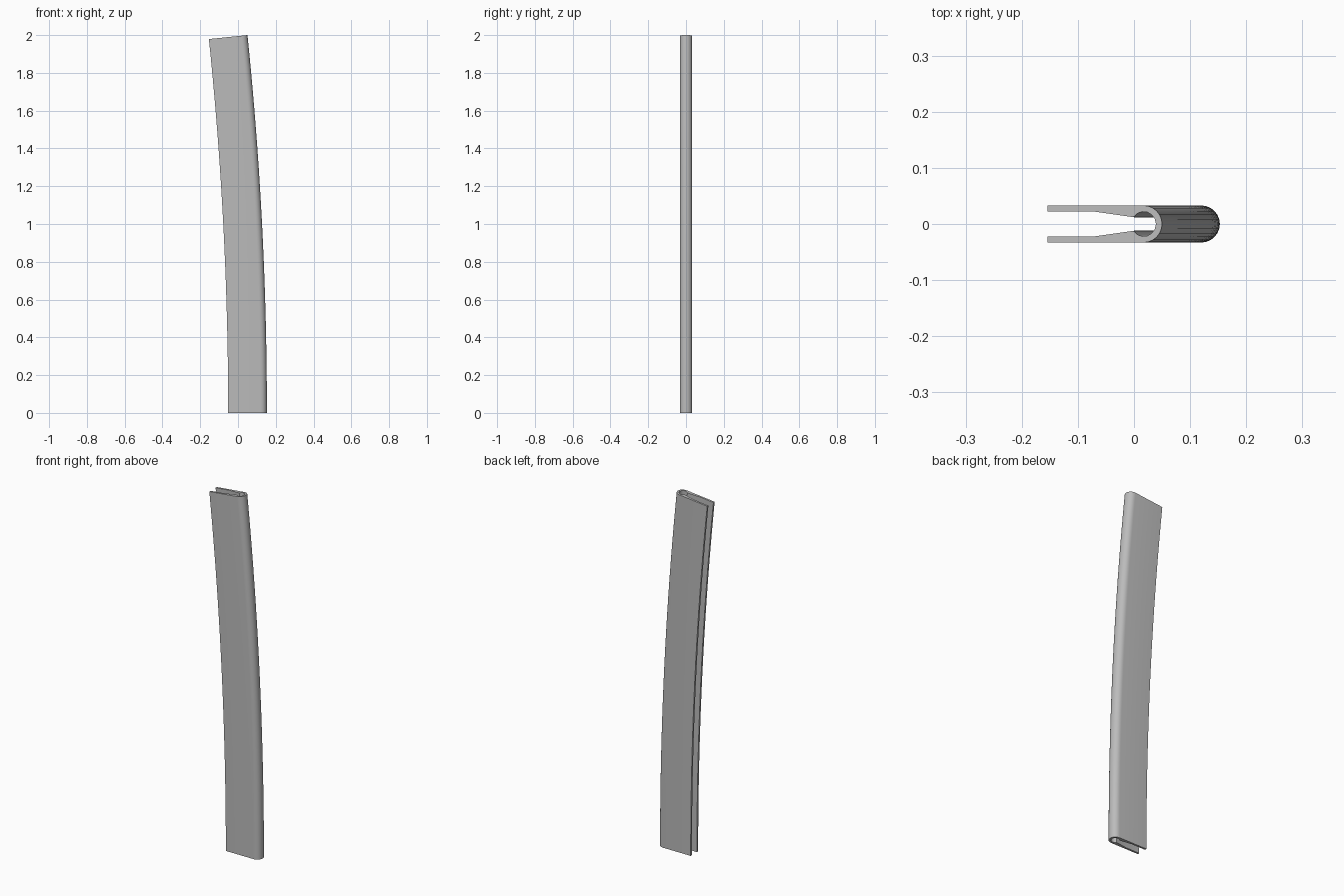
import bpy
import bmesh
from math import sin, cos, pi, atan2, hypot

cube = bpy.data.objects.get("Cube")
if cube:
    bpy.data.objects.remove(cube, do_unlink=True)

# Material
grey = bpy.data.materials.new("plain grey")
grey.use_nodes = True
colour = (0.5, 0.5, 0.5, 1)
grey.diffuse_color = colour
grey.node_tree.nodes["Principled BSDF"].inputs["Base Color"].default_value = colour

# Clip cross-section: u is the distance back from the rounded edge
HALF, BORE, WIDTH = 0.033, 0.022, 0.205
NECK_U, NECK_V = 0.05, 0.012
ARC = 12


def arc(radius, start, end):
    for i in range(ARC + 1):
        a = start + (end - start) * i / ARC
        yield (HALF - radius * cos(a), radius * sin(a))


neck = atan2(NECK_V, -(NECK_U - HALF))
bore = hypot(NECK_V, NECK_U - HALF)
section = [(WIDTH, -HALF), *arc(HALF, -pi / 2, pi / 2), (WIDTH, HALF),
           (WIDTH, BORE), (0.12, BORE), (NECK_U, NECK_V),
           *arc(BORE, neck, -neck),
           (NECK_U, -NECK_V), (0.12, -BORE), (WIDTH, -BORE)]

# Sweep the section up a gentle circular bend
LEAN, OUTER_X, STEPS = 0.103, 0.153, 20
angle = 2 * atan2(LEAN, 2)
radius = 2 / sin(angle)
bm = bmesh.new()
rings = []
for s in range(STEPS + 1):
    t = angle * s / STEPS
    rings.append([bm.verts.new((OUTER_X - radius + (radius - u) * cos(t), v,
                                (radius - u) * sin(t))) for u, v in section])
n = len(section)
for low, high in zip(rings, rings[1:]):
    for i in range(n):
        j = (i + 1) % n
        bm.faces.new((low[i], low[j], high[j], high[i]))

# End caps
bm.faces.new(rings[0])
bm.faces.new(rings[-1])
bmesh.ops.recalc_face_normals(bm, faces=bm.faces)

mesh = bpy.data.meshes.new("curved_edge_clip")
bm.to_mesh(mesh)
bm.free()
mesh.materials.append(grey)
clip = bpy.data.objects.new("curved_edge_clip", mesh)
bpy.context.collection.objects.link(clip)
bpy.context.view_layer.objects.active = clip
clip.select_set(True)
bpy.ops.object.shade_smooth_by_angle(angle=pi / 6)
